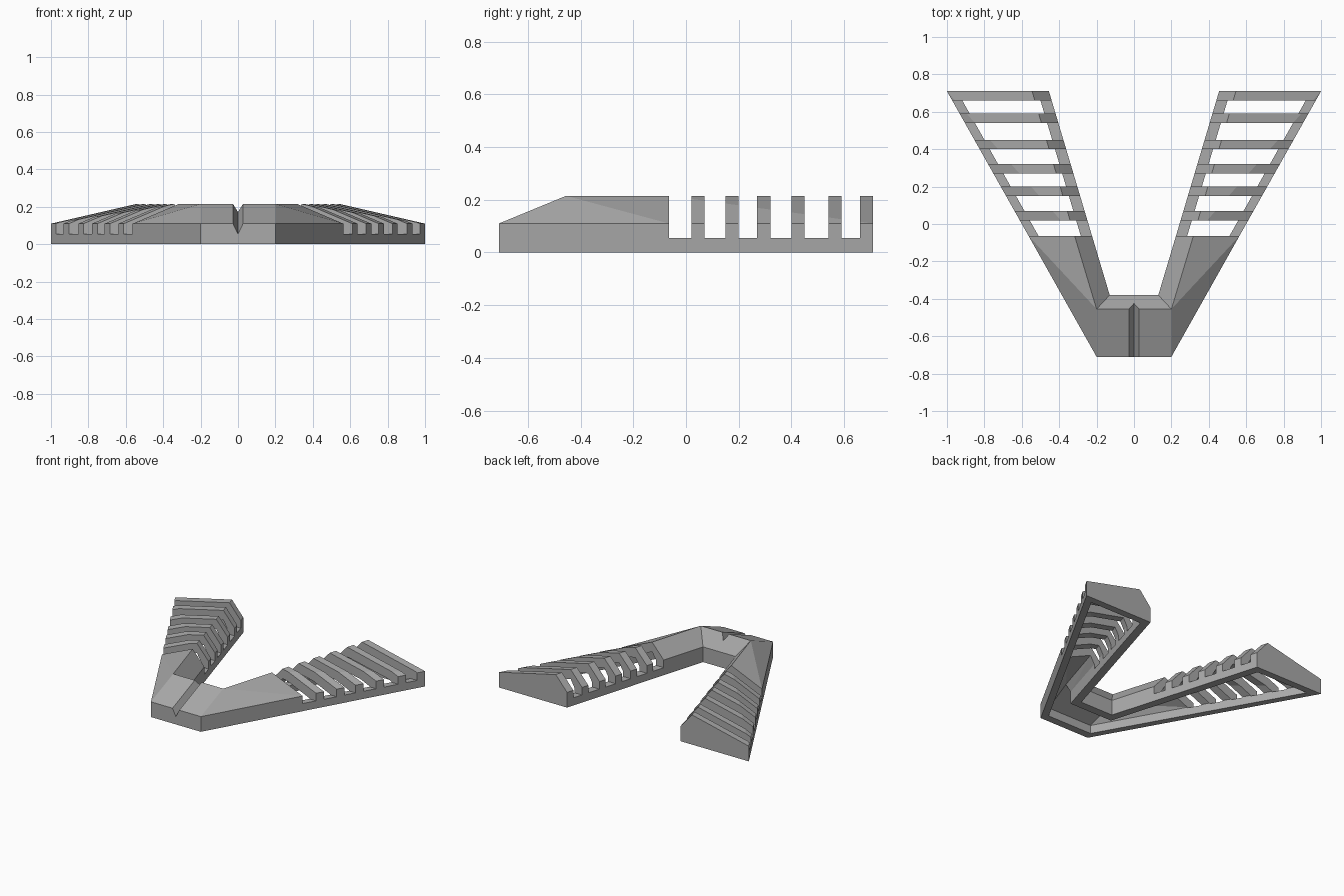
import bpy
import bmesh

if "Cube" in bpy.data.objects:
    bpy.data.objects.remove(bpy.data.objects["Cube"])

EAVE, RIDGE, SLOT_FLOOR = 0.11, 0.215, 0.055


def make_object(name, bm):
    bmesh.ops.recalc_face_normals(bm, faces=bm.faces)
    mesh = bpy.data.meshes.new(name)
    bm.to_mesh(mesh)
    bm.free()
    obj = bpy.data.objects.new(name, mesh)
    bpy.context.collection.objects.link(obj)
    return obj


def loft_v(name, half, base, outer_eave, ridge, inner_eave):
    """Sweep a pitched profile round the V; half = (outer, ridge, inner) points from the middle out."""
    stations = [[(-x, y) for x, y in s] for s in reversed(half[1:])] + list(half)
    middle = len(half) - 1
    bm = bmesh.new()
    rings = []
    for o, r, i in stations:
        points = [(*o, base), (*o, outer_eave), (*r, ridge), (*i, inner_eave), (*i, base)]
        rings.append([bm.verts.new(p) for p in points])
    for n in range(len(rings) - 1):
        near, far = (rings[n + 1], rings[n]) if n < middle else (rings[n], rings[n + 1])
        for k in range(5):
            m = (k + 1) % 5
            bm.faces.new((near[k], near[m], far[k]))
            bm.faces.new((near[m], far[m], far[k]))
    bm.faces.new(rings[0])
    bm.faces.new(rings[-1])
    return make_object(name, bm)


# Outer body: middle, nose corner, first slot, wing tip
body = loft_v("v_body", [
    ((0, -0.71), (0, -0.455), (0, -0.38)),
    ((0.2, -0.71), (0.2, -0.455), (0.13, -0.38)),
    ((0.563, -0.065), (0.317, -0.065), (0.224, -0.065)),
    ((1, 0.71), (0.545, 0.71), (0.455, 0.71)),
], 0, EAVE, RIDGE, EAVE)

# Hollow underside
cavity = loft_v("cavity_cutter", [
    ((0, -0.655), (0, -0.46), (0, -0.44)),
    ((0.178, -0.655), (0.195, -0.46), (0.172, -0.44)),
    ((0.51, -0.065), (0.317, -0.065), (0.284, -0.065)),
    ((0.918, 0.66), (0.53, 0.66), (0.5, 0.66)),
], -0.1, 0.06, 0.145, 0.09)

# Slots that leave the wing ribs standing
slots = [(-0.065, 0.02), (0.07, 0.15), (0.2, 0.27), (0.32, 0.4), (0.45, 0.54), (0.59, 0.66)]
bm = bmesh.new()
for y0, y1 in slots:
    box = bmesh.ops.create_cube(bm, size=1)["verts"]
    bmesh.ops.scale(bm, vec=(2.4, y1 - y0, 0.4), verts=box)
    bmesh.ops.translate(bm, vec=(0, (y0 + y1) / 2, SLOT_FLOOR + 0.2), verts=box)
slot_cutter = make_object("slot_cutter", bm)

# V groove running up the nose, parallel to its slope
slope = (RIDGE - EAVE) / 0.255
bm = bmesh.new()
ends = []
for y in (-0.75, -0.39):
    z = EAVE + slope * (y + 0.71)
    profile = [(0, -0.055), (0.027, 0), (0.027, 0.2), (-0.027, 0.2), (-0.027, 0)]
    ends.append([bm.verts.new((x, y, z + h)) for x, h in profile])
for k in range(5):
    m = (k + 1) % 5
    bm.faces.new((ends[0][k], ends[0][m], ends[1][m], ends[1][k]))
for end in ends:
    bm.faces.new(end)
groove = make_object("groove_cutter", bm)

# Apply the cuts, then drop the cutters
cutters = (cavity, slot_cutter, groove)
for cutter in cutters:
    cutter.hide_render = True
    mod = body.modifiers.new(cutter.name, "BOOLEAN")
    mod.operation = "DIFFERENCE"
    mod.solver = "EXACT"
    mod.object = cutter
bpy.context.view_layer.update()
cut_mesh = bpy.data.meshes.new_from_object(body.evaluated_get(bpy.context.evaluated_depsgraph_get()))
body.modifiers.clear()
body.data = cut_mesh
for cutter in cutters:
    bpy.data.objects.remove(cutter)

# Plain grey finish, flat faces
grey = bpy.data.materials.new("plain_grey")
grey.use_nodes = True
colour = (0.4, 0.4, 0.4, 1)
grey.diffuse_color = colour
grey.node_tree.nodes["Principled BSDF"].inputs["Base Color"].default_value = colour
body.data.materials.clear()
body.data.materials.append(grey)
for face in body.data.polygons:
    face.material_index = 0
    face.use_smooth = False
